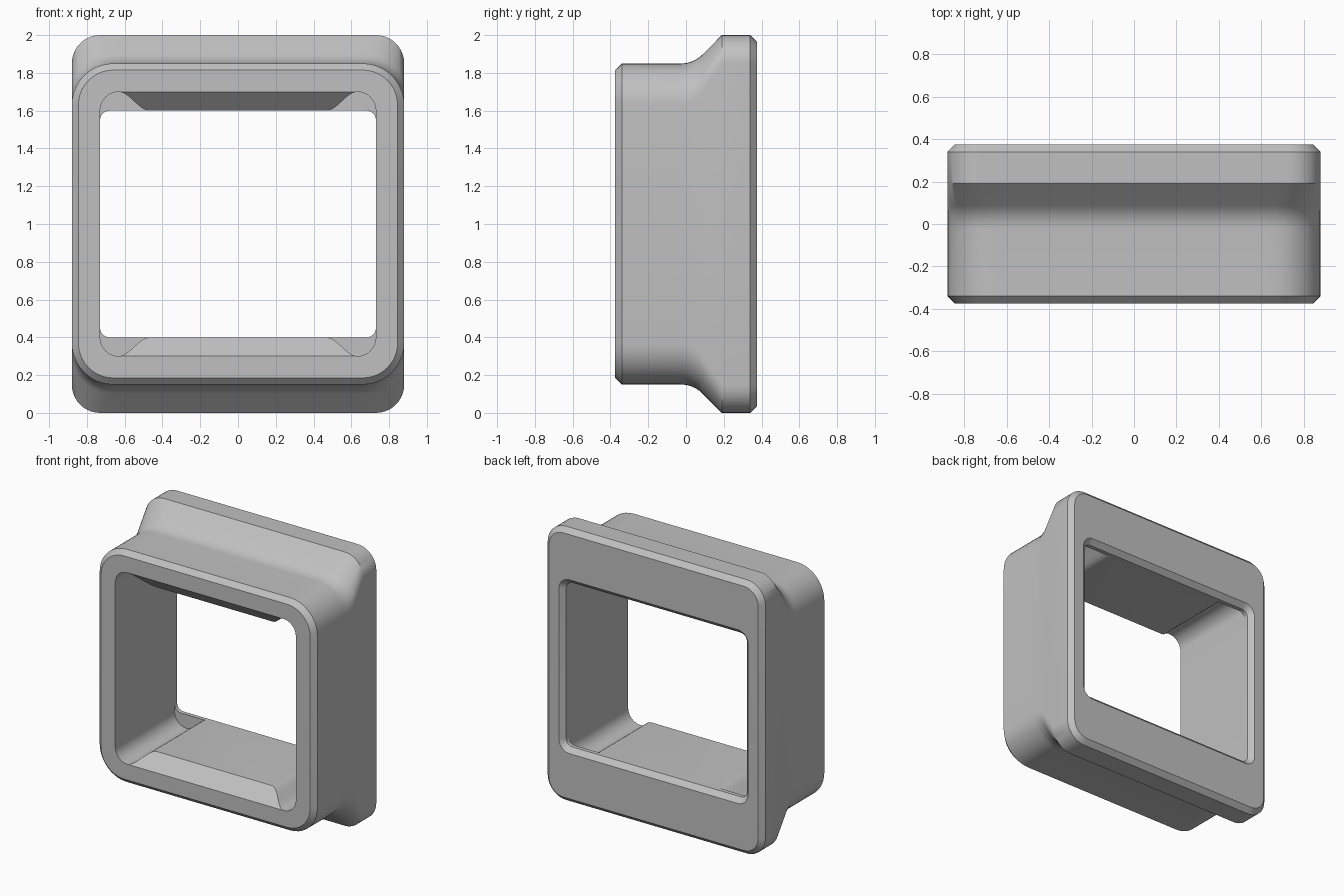
import bpy, bmesh, math

cube = bpy.data.objects.get("Cube")
if cube:
    bpy.data.objects.remove(cube, do_unlink=True)

CORNER = 10            # segments per rounded corner
FRONT, BACK = -0.375, 0.375
CHAMFER = 0.035
HX = 0.88              # outer half width
PAD_IN, PAD_OUT = 0.47, 0.63
PAD_HEIGHT = 0.1


def pad(x):
    """S-shaped rise of the raised floor pad across its width."""
    t = min(1, max(0, (PAD_OUT - abs(x)) / (PAD_OUT - PAD_IN)))
    return PAD_HEIGHT * t * t * (3 - 2 * t)


STEPS = [PAD_IN + (PAD_OUT - PAD_IN) * i / 8 for i in range(8)]
SIDE_X = [-x for x in reversed(STEPS)] + STEPS


def ring(y, hx, hz, r, rise=0):
    """Rounded rectangle at depth y; rise limits the pad height there."""
    pts = []

    def corner(sx, sz, start):
        for i in range(CORNER + 1):
            a = start + math.pi / 2 * i / CORNER
            pts.append((sx * (hx - r) + r * math.cos(a), y,
                        1 + sz * (hz - r) + r * math.sin(a)))

    corner(1, 1, 0)
    pts.extend((x, y, 1 + hz - min(pad(x), rise)) for x in reversed(SIDE_X))
    corner(-1, 1, math.pi / 2)
    corner(-1, -1, math.pi)
    pts.extend((x, y, 1 - hz + min(pad(x), rise)) for x in SIDE_X)
    corner(1, -1, 1.5 * math.pi)
    return pts


# Outer skin: chamfered front, straight sleeve
rings = [ring(FRONT, HX - CHAMFER, 0.85 - CHAMFER, 0.22 - CHAMFER),
         ring(FRONT + CHAMFER, HX, 0.85, 0.22)]

# Concave fillet leading into the sloped flange shoulder
FILLET = 0.16
y0 = 0.19 - 0.15 - FILLET * math.tan(math.pi / 8)
profile = [(y0 + FILLET * math.sin(a), FILLET * (1 - math.cos(a)))
           for a in (math.pi / 4 * i / 8 for i in range(9))]
profile.append((0.19, 0.15))
for y, h in profile:
    rings.append(ring(y, HX, 0.85 + h, 0.22 - 0.07 * h / 0.15))

# Flange edge, back face and opening lip
rings += [ring(BACK - CHAMFER, HX, 1.0, 0.15),
          ring(BACK, HX - CHAMFER, 1 - CHAMFER, 0.15 - CHAMFER),
          ring(BACK, 0.73 + CHAMFER, 0.6 + CHAMFER, 0.05 + CHAMFER),
          ring(BACK - CHAMFER, 0.73, 0.6, 0.05),
          ring(0.31, 0.73, 0.6, 0.05),
          ring(0.31, 0.73, 0.7, 0.1, PAD_HEIGHT)]

# Raised pads with a ramp falling to the front edge
ramp_start = len(rings)
for x in STEPS:
    rings.append(ring(FRONT + pad(x), 0.73, 0.7, 0.1, pad(x)))
rings.append(ring(FRONT, 0.73, 0.7, 0.1))

# Loft all rings into one closed frame
bm = bmesh.new()
loops = [[bm.verts.new(p) for p in r] for r in rings]
ramp_faces = []
for k, a in enumerate(loops):
    b = loops[(k + 1) % len(loops)]
    for i in range(len(a)):
        j = (i + 1) % len(a)
        f = bm.faces.new((a[i], a[j], b[j], b[i]))
        if ramp_start <= k < len(loops) - 1:
            ramp_faces.append(f)
bmesh.ops.recalc_face_normals(bm, faces=bm.faces)
bmesh.ops.triangulate(bm, faces=ramp_faces, quad_method='LONG_EDGE')
bmesh.ops.remove_doubles(bm, verts=bm.verts, dist=1e-5)
slivers = [f for f in bm.faces if f.calc_area() < 1e-8]
bmesh.ops.delete(bm, geom=slivers, context='FACES_ONLY')

mesh = bpy.data.meshes.new("flanged_frame")
bm.to_mesh(mesh)
bm.free()
frame = bpy.data.objects.new("flanged_frame", mesh)
bpy.context.collection.objects.link(frame)

# Plain grey finish
GREY = (0.53, 0.53, 0.53, 1)
mat = bpy.data.materials.new("plain grey")
mat.use_nodes = True
mat.diffuse_color = GREY
bsdf = next(n for n in mat.node_tree.nodes if n.type == 'BSDF_PRINCIPLED')
bsdf.inputs["Base Color"].default_value = GREY
mesh.materials.append(mat)

bpy.ops.object.select_all(action='DESELECT')
frame.select_set(True)
bpy.context.view_layer.objects.active = frame
bpy.ops.object.shade_smooth_by_angle(angle=math.radians(30))
